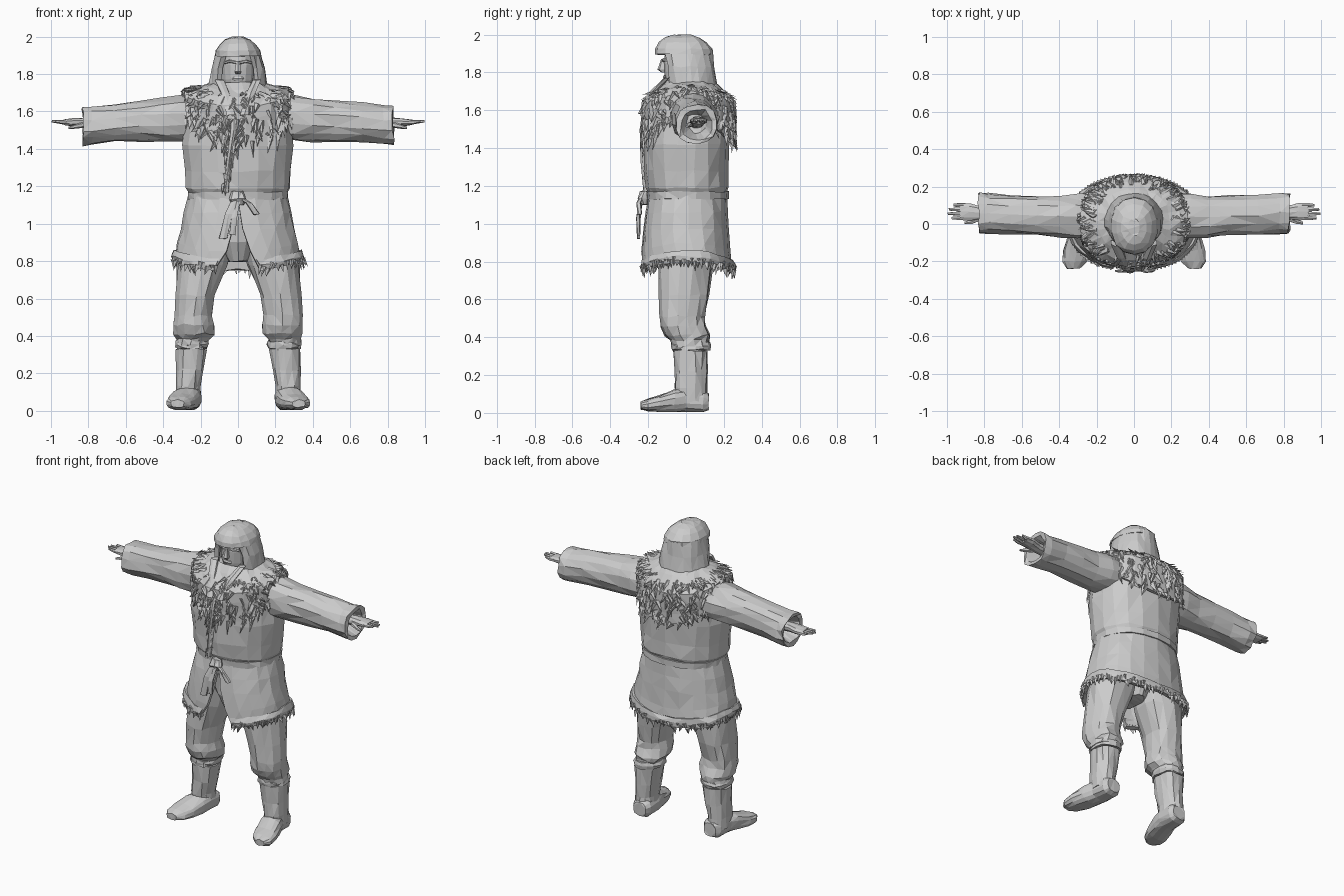
import bpy, bmesh, math, random
from mathutils import Vector

random.seed(4)
cube = bpy.data.objects.get("Cube")
if cube:
    bpy.data.objects.remove(cube, do_unlink=True)

grey = bpy.data.materials.new("plain_grey")
grey.use_nodes = True
grey.diffuse_color = (0.6, 0.6, 0.6, 1)
grey.node_tree.nodes["Principled BSDF"].inputs["Base Color"].default_value = grey.diffuse_color


def finish(name, bm, thick=0):
    """Turn a bmesh into a flat shaded object."""
    bmesh.ops.remove_doubles(bm, verts=bm.verts, dist=0.0005)
    bmesh.ops.recalc_face_normals(bm, faces=bm.faces)
    bmesh.ops.triangulate(bm, faces=bm.faces)
    mesh = bpy.data.meshes.new(name)
    bm.to_mesh(mesh)
    bm.free()
    mesh.materials.append(grey)
    obj = bpy.data.objects.new(name, mesh)
    bpy.context.collection.objects.link(obj)
    if thick:
        solid = obj.modifiers.new("thickness", "SOLIDIFY")
        solid.thickness = thick
        solid.offset = -1
    return obj


def soft(value, power):
    return math.copysign(abs(value) ** power, value)


def loft(name, rings, sides=14, axis="z", power=0.9, caps=True, jitter=0.005,
         mirror=1, tweak=None, thick=0):
    """Join rings (x, y, z, radius, radius, front gap angle) into a skin."""
    bm = bmesh.new()
    rows = []
    is_open = any(len(ring) > 5 for ring in rings)
    for x, y, z, ru, rv, *rest in rings:
        gap = rest[0] if rest else 0
        row = []
        for i in range(sides + is_open):
            angle = gap - math.pi / 2 + (2 * math.pi - 2 * gap) * i / sides
            u = ru * soft(math.cos(angle), power)
            v = rv * soft(math.sin(angle), power)
            co = Vector({"z": (x + u, y + v, z), "x": (x, y + u, z + v),
                         "y": (x + u, y, z + v)}[axis])
            co += Vector([random.uniform(-jitter, jitter) for k in "xyz"])
            if tweak:
                co = tweak(co)
            co.x *= mirror
            row.append(bm.verts.new(co))
        rows.append(row)
    for low, high in zip(rows, rows[1:]):
        for i in range(sides):
            j = i + 1 if is_open else (i + 1) % sides
            bm.faces.new((low[i], low[j], high[j], high[i]))
    if caps and not is_open:
        bm.faces.new(rows[0])
        bm.faces.new(rows[-1])
    return finish(name, bm, thick)


def tufts(name, locks):
    """Pointed fur locks, each given as (root, tip, outward normal, width)."""
    bm = bmesh.new()
    for root, tip, normal, width in locks:
        side = (tip - root).cross(normal).normalized() * width
        a, b, c, d = [bm.verts.new(p) for p in
                      (root + side, root - side, root + normal * 0.016, tip)]
        for face in ((a, c, d), (c, b, d), (b, a, d), (a, b, c)):
            bm.faces.new(face)
    return finish(name, bm)


def ribbon(name, points, width, depth):
    loft(name, [(*p, width, depth) for p in points], sides=6, jitter=0.003)


# Coat body, belt and split skirt
loft("coat_body", [
    (0, .01, 1.15, .255, .2), (0, .005, 1.19, .28, .215), (0, 0, 1.28, .285, .22),
    (0, 0, 1.42, .298, .225), (0, .01, 1.55, .285, .225), (0, .02, 1.66, .25, .18),
    (0, .02, 1.73, .13, .12)], sides=18)
loft("belt", [(0, .01, 1.13, .268, .214), (0, .01, 1.17, .27, .216)], sides=18, jitter=.003)


def hem_drop(co):
    if co.z < 0.95:
        co.z -= 0.05 * min(1, (co.y / 0.24) ** 2)
    return co


loft("coat_skirt", [
    (0, .01, 1.16, .26, .205, 0), (0, .005, 1.06, .288, .218, .02), (0, 0, .97, .305, .227, .06),
    (0, 0, .9, .325, .235, .17), (0, .005, .81, .342, .243, .3)],
    sides=20, tweak=hem_drop, thick=.02)
loft("hem_trim", [
    (0, .005, .86, .342, .245, .25), (0, .005, .83, .356, .255, .29),
    (0, .005, .8, .35, .252, .31)], sides=26, tweak=hem_drop, thick=.03)
hem = []
for i in range(90):
    angle = math.radians(-90) + 0.32 + (2 * math.pi - 0.64) * i / 89
    out = Vector((math.cos(angle), math.sin(angle), 0))
    root = hem_drop(Vector((.345 * soft(out.x, .9), .005 + .248 * soft(out.y, .9),
                            .82 + random.uniform(-.02, .015))))
    tip = root + out * random.uniform(-.015, .014) - Vector((random.uniform(-.02, .02), 0, random.uniform(.03, .055)))
    hem.append((root, tip, out, random.uniform(.012, .02)))
tufts("hem_fur", hem)
loft("inner_tunic", [(0, -.02, .8, .05, .1), (0, -.02, .9, .1, .15), (0, 0, 1.05, .2, .18)])


# Fur collar lying over the shoulders
def collar(angle, t, lift=0):
    spread = min(1, t / 0.45)
    fall = max(0, (t - 0.45) / 0.55)
    c, s = math.cos(angle), math.sin(angle)
    bottom = 1.6 - 0.17 * abs(s)
    top = 1.75 - spread * (0.035 + 0.07 * abs(s))
    rx, ry = 0.13 + 0.155 * spread + lift, 0.12 + 0.115 * spread + lift
    return Vector((rx * soft(c, .9), .015 + ry * soft(s, .9),
                   top + (bottom - top) * fall + lift * (1 - fall)))


bm = bmesh.new()
grid = [[bm.verts.new(collar(math.tau * i / 26, t / 6, random.uniform(0, .01)))
         for i in range(26)] for t in range(7)]
for upper, lower in zip(grid, grid[1:]):
    for i in range(26):
        bm.faces.new((upper[i - 1], upper[i], lower[i], lower[i - 1]))
finish("collar_base", bm, .02)
locks = []
for i in range(420):
    angle, t = random.uniform(0, math.tau), random.uniform(.2, 1)
    out = Vector((math.cos(angle), math.sin(angle), .6 if t < .45 else .1)).normalized()
    tip = collar(angle + random.uniform(-.16, .16), t + random.uniform(.1, .24), random.uniform(.01, .025))
    locks.append((collar(angle, t), tip, out, random.uniform(.01, .022)))
tufts("collar_fur", locks)

# Fur edge running down the coat front
edge = []
for i in range(46):
    f = i / 45
    spread = .07 * (1 - f) ** 2 + .012
    root = Vector((-.02 - .045 * f + random.uniform(-spread, spread),
                   -.222 + .012 * f, 1.56 - .36 * f))
    tip = root + Vector((random.uniform(-.02, .02), random.uniform(-.02, -.005), -.05))
    edge.append((root, tip, Vector((0, -1, 0)), .014))
tufts("front_fur", edge)
ribbon("front_edging", [(-.015, -.2, 1.66), (-.025, -.232, 1.5), (-.05, -.225, 1.33),
                        (-.065, -.21, 1.17)], .014, .014)
for s in (1, -1):
    ribbon("lapel", [(s * .1, -.1, 1.77), (s * .07, -.17, 1.7), (s * .035, -.235, 1.58)], .025, .018)

# Belt knot and hanging ends
loft("belt_knot", [(0, -.22, 1.1, .03, .02), (0, -.23, 1.13, .045, .03), (0, -.22, 1.17, .03, .02)], sides=8)
ribbon("belt_end_long", [(-.01, -.235, 1.14), (-.05, -.25, 1.05), (-.08, -.25, .92)], .022, .01)
ribbon("belt_end_middle", [(0, -.235, 1.14), (-.02, -.255, 1.03), (-.03, -.25, .94)], .016, .01)
ribbon("belt_end_short", [(.01, -.235, 1.14), (.06, -.25, 1.11), (.1, -.245, 1.05)], .018, .012)

# Head and face
loft("head", [(0, .01, 1.66, .075, .08), (0, -.01, 1.73, .07, .09), (0, -.01, 1.77, .085, .103),
              (0, -.01, 1.85, .092, .11), (0, -.01, 1.92, .085, .1)], jitter=.003)
loft("nose", [(0, -.12, 1.8, .014, .01), (0, -.128, 1.815, .02, .024),
              (0, -.12, 1.87, .01, .012)], sides=6, jitter=.001)
loft("mouth", [(0, -.11, 1.765, .026, .006), (0, -.112, 1.775, .032, .01),
               (0, -.11, 1.785, .024, .006)], sides=8, jitter=.001)
for s in (1, -1):
    loft("brow", [(.012, -.117, 1.862, .01, .008), (.045, -.112, 1.868, .012, .008),
                  (.075, -.09, 1.86, .01, .007)], sides=6, axis="x", jitter=.001, mirror=s)

# Hood: open sides under a closed crown
loft("hood_sides", [
    (0, .02, 1.67, .155, .15, .85), (0, .015, 1.74, .158, .152, .82), (0, .005, 1.83, .142, .148, .8),
    (0, -.005, 1.92, .122, .146, .72)], sides=16, thick=.028, power=1)
loft("hood_crown", [
    (0, -.01, 1.895, .126, .152), (0, -.012, 1.925, .12, .15), (0, -.017, 1.96, .097, .125),
    (0, -.018, 1.985, .068, .09), (0, -.018, 1.998, .03, .045)], sides=14, jitter=.003)

# Limbs, built on the left and mirrored
for s, label in ((1, "left"), (-1, "right")):
    loft(label + "_sleeve", [
        (.18, .04, 1.57, .12, .12), (.3, .04, 1.565, .12, .122), (.4, .04, 1.555, .112, .116),
        (.52, .045, 1.55, .106, .11), (.66, .05, 1.54, .104, .104), (.78, .057, 1.527, .108, .105),
        (.83, .058, 1.525, .108, .105), (.825, .058, 1.525, .082, .08), (.74, .058, 1.53, .05, .05)],
        axis="x", mirror=s, jitter=.007)
    loft(label + "_hand", [
        (.7, .058, 1.53, .035, .03), (.82, .06, 1.54, .036, .028), (.88, .065, 1.542, .048, .022),
        (.93, .066, 1.542, .046, .016)], sides=10, axis="x", mirror=s, jitter=.002)
    for i, reach in enumerate((.975, .996, .99, .965)):
        y = .032 + .023 * i
        loft(label + "_finger", [(.9, y, 1.543, .012, .012), (.94, y, 1.543, .012, .011),
                                 (reach, y, 1.548, .007, .006)],
             sides=6, axis="x", mirror=s, jitter=.001)
    loft(label + "_thumb", [(.82, .035, 1.53, .018, .016), (.87, .012, 1.52, .014, .012),
                            (.905, .005, 1.512, .007, .006)],
         sides=6, axis="x", mirror=s, jitter=.001)
    loft(label + "_trouser", [
        (.26, .02, .35, .08, .095), (.245, .02, .385, .09, .102), (.235, .005, .41, .108, .118),
        (.238, -.015, .46, .11, .118), (.24, -.02, .51, .103, .115), (.228, -.01, .62, .108, .13),
        (.19, 0, .78, .14, .14), (.15, 0, .97, .14, .14)], mirror=s, jitter=.007)
    loft(label + "_boot_shaft", [
        (.265, .03, .06, .068, .085), (.267, .025, .13, .066, .084), (.258, .025, .22, .076, .088),
        (.25, .025, .33, .083, .094)], mirror=s)
    loft(label + "_boot_cuff", [(.248, .025, .335, .088, .1), (.246, .025, .355, .092, .104),
                                (.245, .025, .375, .086, .1)], mirror=s)

    def flat_sole(co):
        co.z = max(co.z, .004 if co.y > -.2 else .012)
        return co

    loft(label + "_boot_foot", [
        (.258, .118, .06, .045, .045), (.26, .09, .062, .064, .06), (.265, 0, .068, .07, .064),
        (.28, -.06, .062, .076, .06), (.302, -.14, .048, .078, .044), (.318, -.2, .04, .066, .034),
        (.325, -.238, .038, .036, .02)], axis="y", mirror=s, tweak=flat_sole, power=.8, jitter=.003)
